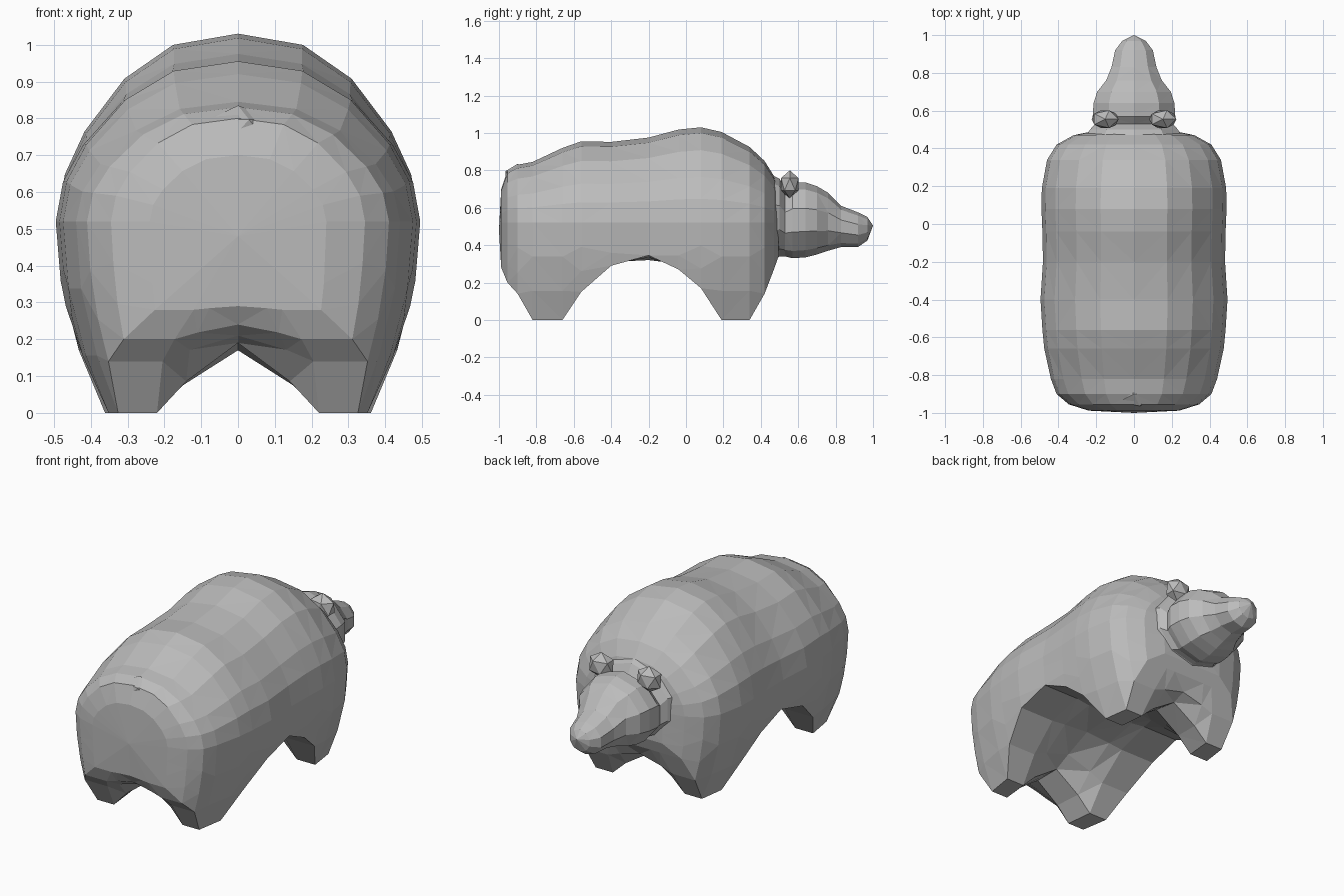
import bpy, bmesh, math

if "Cube" in bpy.data.objects:
    bpy.data.objects.remove(bpy.data.objects["Cube"])

grey = bpy.data.materials.new("plain grey")
grey.diffuse_color = (0.5, 0.5, 0.5, 1)
grey.use_nodes = True
grey.node_tree.nodes["Principled BSDF"].inputs["Base Color"].default_value = grey.diffuse_color


def finish(bm, name):
    bmesh.ops.recalc_face_normals(bm, faces=bm.faces)
    mesh = bpy.data.meshes.new(name)
    bm.to_mesh(mesh)
    bm.free()
    mesh.materials.append(grey)
    ob = bpy.data.objects.new(name, mesh)
    bpy.context.collection.objects.link(ob)
    return ob


def loft(name, rings, start, end):
    """Skin closed rings of points and close both ends with a fan."""
    bm = bmesh.new()
    loops = [[bm.verts.new(p) for p in r] for r in rings]
    n = len(loops[0])
    for a, b in zip(loops, loops[1:]):
        for i in range(n):
            j = (i + 1) % n
            bm.faces.new((a[i], a[j], b[j], b[i]))
    for loop, tip in ((loops[0], start), (loops[-1], end)):
        c = bm.verts.new(tip)
        for i in range(n):
            bm.faces.new((loop[i], loop[(i + 1) % n], c))
    bmesh.ops.triangulate(bm, faces=bm.faces)
    return finish(bm, name)


# Flank taper below the middle: height -> share of the half width
TAPER = [(0, .74), (.08, .81), (.18, .89), (.34, .97), (.52, 1)]


def flank(z):
    for (z0, w0), (z1, w1) in zip(TAPER, TAPER[1:]):
        if z <= z1:
            return w0 + (w1 - w0) * (z - z0) / (z1 - z0)
    return 1


MID = .52


def body_ring(y, top, w, foot, belly):
    half = [(0, top)]
    for k, f in ((.36, .94), (.63, .76), (.85, .48), (.96, .25), (1, 0)):
        half.append((w * k, MID + (top - MID) * f))
    for g in (.35, .7, 1):
        z = MID - (MID - foot) * g
        half.append((w * flank(z), z))
    half.append((w * .5, foot))
    half.append((w * .32, foot + (belly - foot) * .45))
    half.append((0, belly))
    left = [(-x, z) for x, z in half[-2:0:-1]]
    return [(x, y, z) for x, z in half + left]


# Body with the four legs: y, top, half width, lower edge, belly centre
SECTIONS = [
    (-.988, .70, .24, .28, .29), (-.955, .80, .345, .20, .24),
    (-.90, .83, .41, .14, .21), (-.82, .845, .44, 0, .19),
    (-.66, .92, .475, 0, .19), (-.56, .955, .485, .15, .24),
    (-.40, .952, .495, .29, .31), (-.20, .975, .482, .345, .32),
    (-.04, 1.018, .485, .27, .30), (.08, 1.03, .49, .17, .25),
    (.19, 1.005, .488, 0, .19), (.34, .925, .46, 0, .17),
    (.42, .85, .41, .14, .20), (.47, .77, .32, .27, .27),
    (.495, .69, .20, .34, .34)]
loft("body", [body_ring(*s) for s in SECTIONS], (0, -1, .48), (0, .5, .5))


# Head with neck collar and snout: y, half width, bottom, top
def head_ring(y, w, lo, hi):
    c, h = (lo + hi) / 2, (hi - lo) / 2
    return [(w * math.sin(a), y, c + h * math.cos(a))
            for a in (math.tau * i / 10 for i in range(10))]


HEAD = [(.43, .29, .30, .79), (.50, .245, .34, .755), (.53, .215, .34, .70),
        (.57, .23, .33, .735), (.64, .225, .335, .735), (.70, .205, .35, .715),
        (.76, .155, .37, .68), (.83, .125, .39, .61), (.92, .105, .39, .575),
        (.97, .065, .425, .55)]
loft("head", [head_ring(*s) for s in HEAD], (0, .4, .55), (0, 1, .505))


# Ears and tail: small faceted balls
def ball(name, centre, radii):
    bm = bmesh.new()
    bmesh.ops.create_icosphere(bm, subdivisions=1, radius=1)
    for v in bm.verts:
        v.co = [c + r * k for c, r, k in zip(centre, radii, v.co)]
    return finish(bm, name)


for side, s in (("left", -1), ("right", 1)):
    ball(side + "_ear", (s * .153, .555, .725), (.08, .055, .075))
ball("tail", (0, -.90, .765), (.11, .075, .07))
